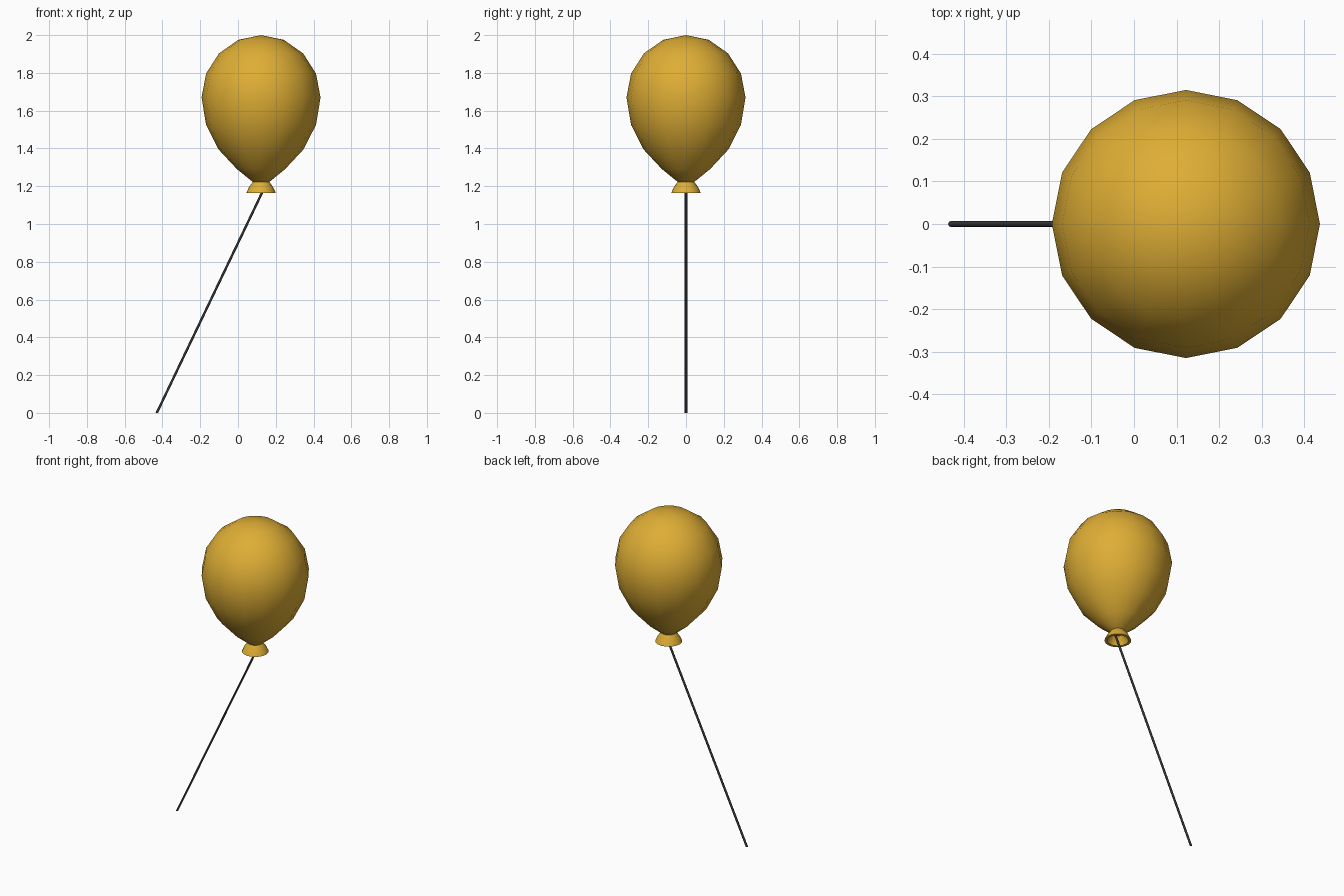
import bpy, bmesh
from math import sin, cos, pi, radians

cube = bpy.data.objects.get("Cube")
if cube:
    bpy.data.objects.remove(cube)


def material(name, rgb):
    m = bpy.data.materials.new(name)
    m.use_nodes = True
    color = (*rgb, 1)
    m.diffuse_color = color
    m.node_tree.nodes["Principled BSDF"].inputs["Base Color"].default_value = color
    return m


def finish(bm, name, mat, angle):
    mesh = bpy.data.meshes.new(name)
    bmesh.ops.recalc_face_normals(bm, faces=bm.faces)
    bm.to_mesh(mesh)
    bm.free()
    mesh.materials.append(mat)
    obj = bpy.data.objects.new(name, mesh)
    bpy.context.collection.objects.link(obj)
    bpy.ops.object.select_all(action='DESELECT')
    obj.select_set(True)
    bpy.context.view_layer.objects.active = obj
    bpy.ops.object.shade_smooth_by_angle(angle=radians(angle))
    return obj


def lathe(name, profile, mat, angle, closed=False):
    """Spin an (r, z) profile around the balloon axis."""
    bm = bmesh.new()
    verts = [bm.verts.new((r, 0, z)) for r, z in profile]
    pairs = list(zip(verts, verts[1:]))
    if closed:
        pairs.append((verts[-1], verts[0]))
    edges = [bm.edges.new(p) for p in pairs]
    bmesh.ops.spin(bm, geom=verts + edges, cent=(0, 0, 0), axis=(0, 0, 1),
                   angle=2 * pi, steps=SIDES)
    bmesh.ops.remove_doubles(bm, verts=bm.verts, dist=0.0005)
    bmesh.ops.translate(bm, verts=bm.verts, vec=(AXIS_X, 0, 0))
    return finish(bm, name, mat, angle)


SIDES = 16
AXIS_X = 0.122
gold = material("golden yellow", (0.73, 0.42, 0.035))
grey = material("dark grey", (0.04, 0.038, 0.04))

# Balloon: domed top, tapering to the neck
RADIUS, MID_Z, DOME = 0.315, 1.67, 0.33
dome = [(RADIUS * sin(i * pi / 8), MID_Z + DOME * cos(i * pi / 8)) for i in range(5)]
taper = [(0.291, 1.525), (0.225, 1.395), (0.127, 1.29), (0.043, 1.222), (0, 1.215)]
lathe("balloon", dome + taper, gold, 50)

# Flared, hollow mouth below the knot
mouth = [(0.043, 1.224), (0.063, 1.197), (0.078, 1.165),
         (0.062, 1.165), (0.052, 1.19), (0.034, 1.215)]
lathe("balloon_mouth", mouth, gold, 40, closed=True)

# String: thin rod slanting from the mouth to the ground
TOP_Z, FOOT_X, SLOPE = 1.216, -0.43, 0.478
bm = bmesh.new()
bmesh.ops.create_cone(bm, cap_ends=True, segments=8, radius1=0.007, radius2=0.007,
                      depth=TOP_Z)
for v in bm.verts:
    v.co.z += TOP_Z / 2
    v.co.x += FOOT_X + SLOPE * v.co.z
finish(bm, "string", grey, 50)
